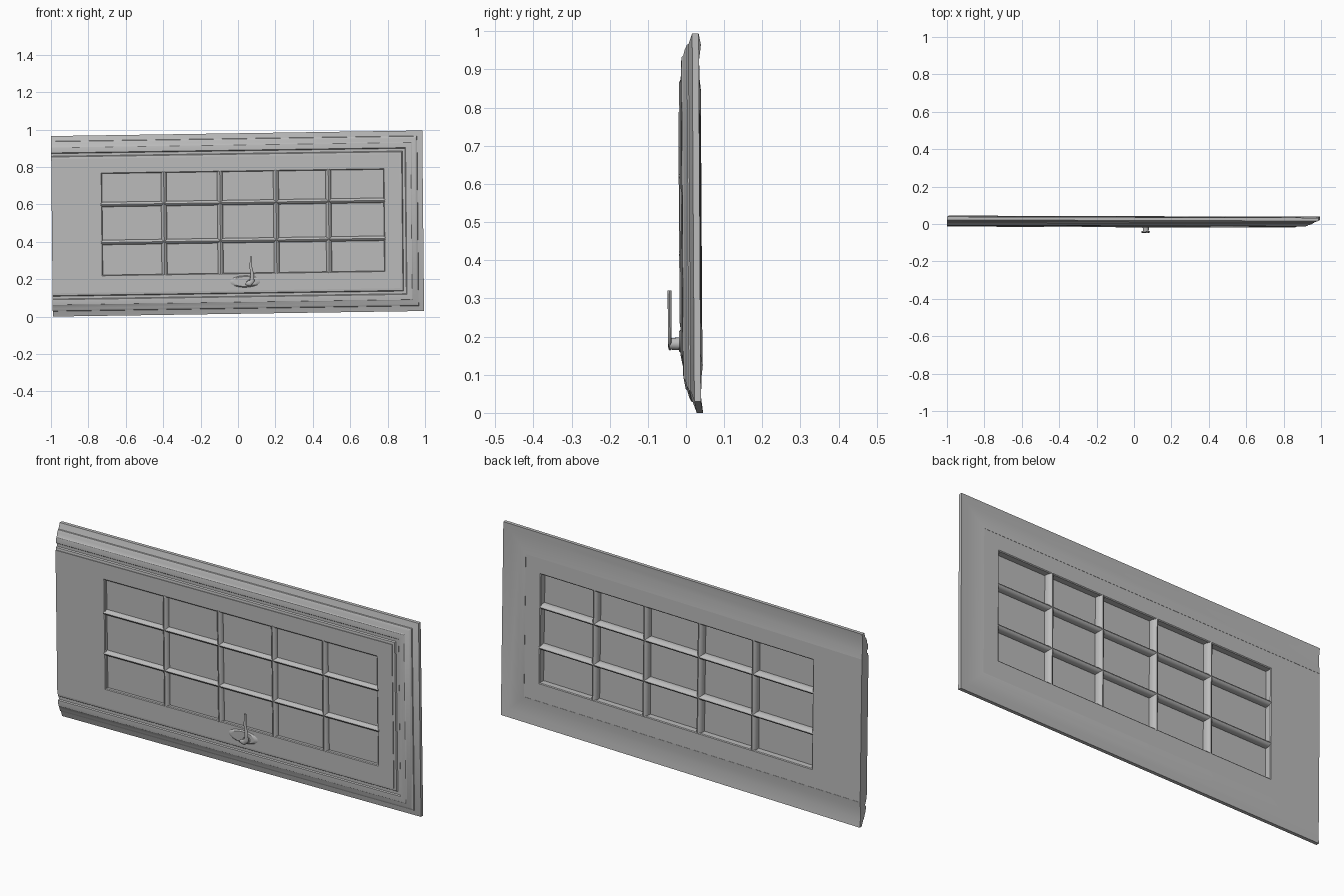
import bpy, bmesh, math
from mathutils import Matrix, Vector

cube = bpy.data.objects.get("Cube")
if cube:
    bpy.data.objects.remove(cube, do_unlink=True)

grey = bpy.data.materials.new("plain grey")
grey.use_nodes = True
COLOUR = (0.5, 0.5, 0.5, 1)
grey.diffuse_color = COLOUR
grey.node_tree.nodes["Principled BSDF"].inputs["Base Color"].default_value = COLOUR

# The whole window hangs slightly askew
MID = 0.5
LEAN = Matrix(((1, 0, -0.01, 0.01 * MID),
               (-0.003, 1, -0.006, 0.006 * MID),
               (0.015, 0, 1, 0),
               (0, 0, 0, 1)))

LEFT, RIGHT, BOTTOM, TOP = -0.995, 0.99, 0.015, 0.98
HOLE = (-0.725, 0.78, 0.233, 0.775)      # glazed opening: x0, x1, z0, z1
BACK = 0.039


def finish(name, bm, angle=35):
    bmesh.ops.recalc_face_normals(bm, faces=bm.faces)
    mesh = bpy.data.meshes.new(name)
    bm.to_mesh(mesh)
    bm.free()
    mesh.transform(LEAN)
    mesh.materials.append(grey)
    obj = bpy.data.objects.new(name, mesh)
    bpy.context.collection.objects.link(obj)
    bpy.ops.object.select_all(action='DESELECT')
    obj.select_set(True)
    bpy.context.view_layer.objects.active = obj
    bpy.ops.object.shade_smooth_by_angle(angle=math.radians(angle))


def loft(bm, rows, closed_rows, closed_around):
    """Skin a list of vertex rows."""
    n, m = len(rows), len(rows[0])
    for i in range(n if closed_rows else n - 1):
        a, b = rows[i], rows[(i + 1) % n]
        for j in range(m if closed_around else m - 1):
            k = (j + 1) % m
            bm.faces.new((a[j], a[k], b[k], b[j]))


def rod(name, start, end, across, deep, sides=12):
    """Straight bar with an elliptical section, elongated along y."""
    bm = bmesh.new()
    start, end = Vector(start), Vector(end)
    side = (end - start).normalized().cross(Vector((0, 1, 0)))
    rows = []
    for p in (start, end):
        rows.append([bm.verts.new(p + side * across * math.cos(t) + Vector((0, deep * math.sin(t), 0)))
                     for t in (2 * math.pi * i / sides for i in range(sides))])
    loft(bm, rows, False, True)
    for row in rows:
        bm.faces.new(row)
    finish(name, bm, 50)


# Moulding: stepped profile (distance in from the rim, depth) mitred round three sides
profile = [(0, BACK), (0, 0.022), (0.012, 0.018), (0.028, 0.012), (0.03, 0.008),
           (0.042, 0.002), (0.058, -0.002), (0.062, -0.006), (0.075, -0.008),
           (0.09, -0.008), (0.094, -0.003), (0.108, -0.003), (0.112, -0.009),
           (0.126, -0.011), (0.126, BACK), (0.09, BACK - 0.004), (0.04, BACK - 0.005)]
bm = bmesh.new()
rows = []
for d, y in profile:
    path = [(LEFT, TOP - d), (RIGHT - d, TOP - d), (RIGHT - d, BOTTOM + d), (LEFT, BOTTOM + d)]
    rows.append([bm.verts.new((x, y, z)) for x, z in path])
loft(bm, rows, True, False)
for end in (0, -1):
    bm.faces.new([row[end] for row in rows])
finish("outer_moulding", bm)

# Sash: thick panel with a rectangular opening
bm = bmesh.new()
x0, x1, z0, z1 = HOLE
outer = (LEFT, RIGHT - 0.124, BOTTOM + 0.124, TOP - 0.124)
lip = (x0 - 0.004, x1 + 0.004, z0 - 0.004, z1 + 0.004)
rows = []
for (a, b, c, d), y in ((outer, -0.014), (lip, -0.014), (HOLE, -0.011), (HOLE, BACK - 0.004),
                        (lip, BACK - 0.001), (outer, BACK - 0.001)):
    rows.append([bm.verts.new((x, y, z)) for x, z in ((a, c), (b, c), (b, d), (a, d))])
loft(bm, rows, True, True)
finish("sash_panel", bm, 20)

# Glass sheet
GLASS_Y = 0.004
bm = bmesh.new()
bmesh.ops.create_cube(bm, size=1, matrix=Matrix.Translation(((x0 + x1) / 2, GLASS_Y, (z0 + z1) / 2))
                      @ Matrix.Diagonal((x1 - x0 + 0.01, 0.003, z1 - z0 + 0.01, 1)))
finish("glass_sheet", bm)

# Glazing bars
BAR_Y = 0.011
for i, x in enumerate((-0.395, -0.095, 0.205, 0.485)):
    rod(f"upright_bar_{i + 1}", (x, BAR_Y, z0 - 0.006), (x, BAR_Y, z1 + 0.006), 0.016, 0.028)
for i, z in enumerate((0.407, 0.61)):
    rod(f"cross_bar_{i + 1}", (x0 - 0.008, BAR_Y, z), (x1 + 0.008, BAR_Y, z), 0.014, 0.028)

# Latch: oval plate, post and curved lever
bm = bmesh.new()
bmesh.ops.create_cone(bm, cap_ends=True, segments=24, radius1=1, radius2=0.8, depth=0.008,
                      matrix=Matrix.Translation((0.035, -0.016, 0.187))
                      @ Matrix.Rotation(math.pi / 2, 4, 'X') @ Matrix.Diagonal((0.085, 0.033, 1, 1)))
finish("latch_plate", bm)
bm = bmesh.new()
bmesh.ops.create_cone(bm, cap_ends=True, segments=16, radius1=0.017, radius2=0.015, depth=0.03,
                      matrix=Matrix.Translation((0.06, -0.03, 0.18))
                      @ Matrix.Rotation(math.pi / 2, 4, 'X'))
finish("latch_post", bm)

bm = bmesh.new()
rows = []
lever = [(0.038, 0.178, 0.01), (0.058, 0.175, 0.014), (0.073, 0.19, 0.012),
         (0.073, 0.225, 0.009), (0.066, 0.265, 0.007), (0.068, 0.32, 0.005)]
for i, (x, z, r) in enumerate(lever):
    before, after = lever[max(i - 1, 0)], lever[min(i + 1, len(lever) - 1)]
    along = Vector((after[0] - before[0], 0, after[1] - before[1])).normalized()
    side = along.cross(Vector((0, 1, 0)))
    rows.append([bm.verts.new(Vector((x, -0.044, z)) + side * r * math.cos(t)
                              + Vector((0, 0.005 * math.sin(t), 0)))
                 for t in (math.pi * k / 4 for k in range(8))])
loft(bm, rows, False, True)
bm.faces.new(rows[0])
bm.faces.new(rows[-1])
finish("latch_lever", bm, 50)
